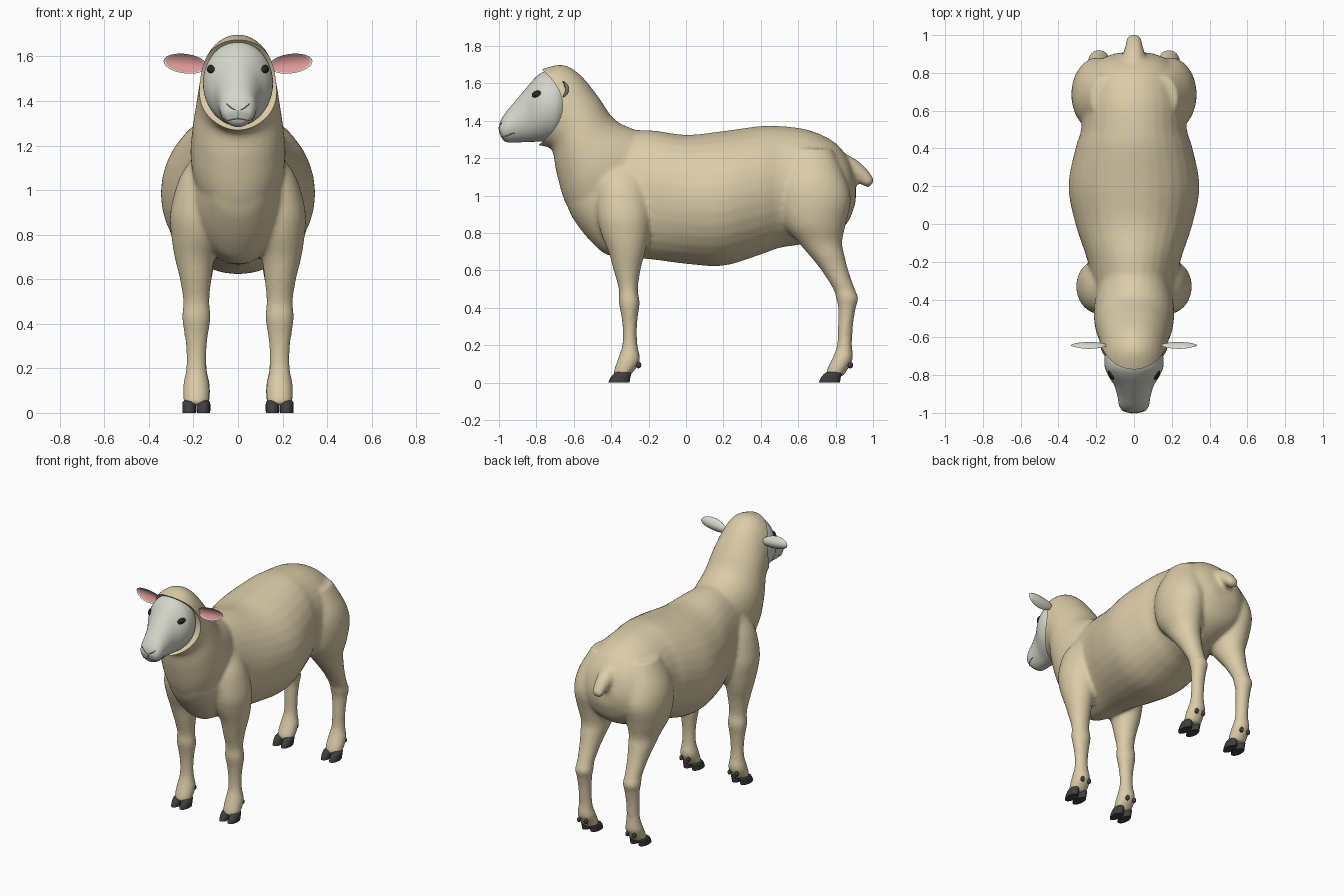
import bpy, bmesh, math
from mathutils import Vector, Matrix
from mathutils.bvhtree import BVHTree

if "Cube" in bpy.data.objects:
    bpy.data.objects.remove(bpy.data.objects["Cube"])


def material(name, rgb):
    m = bpy.data.materials.new(name)
    m.diffuse_color = (*rgb, 1)
    m.use_nodes = True
    m.node_tree.nodes["Principled BSDF"].inputs["Base Color"].default_value = m.diffuse_color
    return m


WOOL = material("wool_cream", (0.71, 0.60, 0.39))
FACE = material("face_grey", (0.66, 0.68, 0.59))
PINK = material("ear_pink", (0.72, 0.31, 0.31))
HOOF = material("hoof_dark", (0.05, 0.05, 0.052))
EYE = material("eye_black", (0.02, 0.02, 0.02))
CREASE = material("crease_grey", (0.25, 0.25, 0.22))


def link(name, mesh, *mats):
    ob = bpy.data.objects.new(name, mesh)
    bpy.context.collection.objects.link(ob)
    for m in mats:
        mesh.materials.append(m)
    return ob


def finish(name, bm, *mats):
    bmesh.ops.recalc_face_normals(bm, faces=bm.faces)
    mesh = bpy.data.meshes.new(name)
    bm.to_mesh(mesh)
    bm.free()
    return link(name, mesh, *mats)


def bake(ob):
    """Evaluated mesh of an object; removes the object."""
    dg = bpy.context.evaluated_depsgraph_get()
    mesh = bpy.data.meshes.new_from_object(ob.evaluated_get(dg))
    bpy.data.objects.remove(ob)
    return mesh


def tube(bm, secs, side=1, n=32, sub=5):
    """Loft through elliptical rings (y1, z1, y2, z2, half_width[, centre_x])."""
    secs = [Vector((tuple(s) + (0,))[:6]) for s in secs]
    ext = [secs[0]] + secs + [secs[-1]]
    rows = []
    for i in range(len(secs) - 1):
        a, b, c, d = ext[i:i + 4]
        for k in range(sub):
            t = k / sub
            rows.append(0.5 * (2 * b + (c - a) * t + (2 * a - 5 * b + 4 * c - d) * t * t
                               + (3 * b - a - 3 * c + d) * t ** 3))
    rows.append(secs[-1])
    rings = []
    for y1, z1, y2, z2, w, cx in rows:
        ring = []
        for j in range(n):
            c, s = math.cos(math.tau * j / n), math.sin(math.tau * j / n)
            ring.append(bm.verts.new((side * cx + w * c, (y1 + y2) / 2 + (y2 - y1) / 2 * s,
                                      (z1 + z2) / 2 + (z2 - z1) / 2 * s)))
        rings.append(ring)
    for r, q in zip(rings, rings[1:]):
        for j in range(n):
            bm.faces.new((r[j], r[(j + 1) % n], q[(j + 1) % n], q[j]))
    bm.faces.new(rings[0])
    bm.faces.new(rings[-1])


# Body masses: torso (y, top, bottom, half width), neck with hood, tail
torso = [(-.64, 1.12, .96, .08), (-.6, 1.2, .87, .13), (-.5, 1.28, .745, .185),
         (-.4, 1.34, .675, .205), (-.2, 1.35, .66, .245), (0, 1.325, .635, .31),
         (.2, 1.345, .625, .347), (.4, 1.372, .685, .31), (.5, 1.372, .72, .28),
         (.65, 1.352, .745, .27), (.78, 1.295, .79, .24), (.86, 1.21, .85, .19),
         (.9, 1.11, .94, .11), (.908, 1.08, .98, .05)]
neck = [(-.53, .79, -.15, 1.31, .19), (-.64, .95, -.28, 1.355, .213),
        (-.692, 1.12, -.385, 1.41, .205), (-.715, 1.24, -.47, 1.53, .187),
        (-.755, 1.262, -.57, 1.65, .174), (-.80, 1.27, -.67, 1.7, .168),
        (-.86, 1.28, -.80, 1.665, .16)]
tail = [(.80, 1.11, .82, 1.235, .062), (.88, 1.09, .89, 1.205, .058),
        (.925, 1.065, .95, 1.16, .048), (.965, 1.045, .995, 1.105, .038),
        (.985, 1.045, 1.006, 1.08, .026)]
# Legs: (height, front y, back y, half width, centre x)
front_leg = [(1.15, -.42, -.25, .05, .15), (1.05, -.47, -.21, .10, .165),
             (.9, -.475, -.19, .118, .186), (.8, -.455, -.195, .113, .187),
             (.7, -.415, -.218, .09, .195), (.6, -.387, -.243, .071, .19),
             (.5, -.36, -.257, .059, .187), (.43, -.36, -.247, .065, .187),
             (.36, -.347, -.256, .055, .187), (.28, -.338, -.263, .046, .187),
             (.2, -.341, -.259, .046, .187), (.13, -.363, -.245, .059, .187),
             (.09, -.378, -.257, .061, .187), (.05, -.388, -.288, .058, .187),
             (.035, -.382, -.298, .05, .187)]
hind_leg = [(1.25, .55, .78, .08, .15), (1.1, .5, .85, .13, .18),
            (.98, .49, .882, .142, .19), (.85, .52, .855, .127, .19),
            (.75, .60, .835, .097, .185), (.68, .66, .848, .083, .185),
            (.6, .724, .868, .067, .185), (.5, .787, .903, .055, .185),
            (.45, .802, .923, .059, .185), (.4, .814, .908, .051, .185),
            (.3, .812, .893, .044, .185), (.2, .807, .888, .045, .185),
            (.13, .782, .893, .059, .185), (.09, .762, .875, .061, .185),
            (.05, .747, .852, .058, .185), (.035, .752, .842, .05, .185)]

bm = bmesh.new()
tube(bm, [(y, b, y, t, w) for y, t, b, w in torso])
tube(bm, neck)
tube(bm, tail)
for side in (1, -1):
    for leg in (front_leg, hind_leg):
        tube(bm, [(a, z, b, z, w, x) for z, a, b, w, x in leg], side)
raw = finish("wool_body_raw", bm)
rm = raw.modifiers.new("merge", 'REMESH')
rm.mode, rm.voxel_size, rm.use_smooth_shade = 'VOXEL', 0.012, True
sm = raw.modifiers.new("blend", 'SMOOTH')
sm.factor, sm.iterations = 0.5, 9
mesh = bake(raw)


# Trim the hood to a curved edge round the face
def edge_y(z):
    return -.66 - 2.9 * (z - 1.48) ** 2


bm = bmesh.new()
bm.from_mesh(mesh)
cut = []
for e in list(bm.edges):
    a, b = e.verts
    if min(a.co.z, b.co.z) > 1.18:
        fa, fb = (v.co.y - edge_y(v.co.z) for v in (a, b))
        if fa * fb < 0:
            cut.append(bmesh.utils.edge_split(e, a, fa / (fa - fb))[1])
bmesh.ops.connect_verts(bm, verts=cut)
for v in bm.verts:
    if v.co.z > 1.18 and v.co.y < edge_y(v.co.z):
        v.co.y = edge_y(v.co.z)
bm.to_mesh(mesh)
bm.free()
mesh.materials.clear()
link("wool_body", mesh, WOOL)

# Head
bm = bmesh.new()
tube(bm, [(-.995, 1.335, -1.0, 1.36, .035), (-.982, 1.302, -.992, 1.397, .062),
          (-.955, 1.285, -.965, 1.443, .079), (-.90, 1.284, -.92, 1.497, .088),
          (-.85, 1.287, -.86, 1.568, .105), (-.80, 1.288, -.80, 1.636, .138),
          (-.75, 1.29, -.75, 1.665, .156), (-.69, 1.31, -.68, 1.655, .15),
          (-.63, 1.38, -.62, 1.6, .10)], n=48, sub=6)
bmesh.ops.recalc_face_normals(bm, faces=bm.faces)
skin = BVHTree.FromBMesh(bm)
finish("head", bm, FACE)


# Thin creases laid on the muzzle
def crease(name, pts):
    cu = bpy.data.curves.new(name, 'CURVE')
    cu.dimensions, cu.bevel_depth, cu.bevel_resolution = '3D', 0.003, 1
    sp = cu.splines.new('POLY')
    sp.points.add(len(pts) - 1)
    for p, co in zip(sp.points, pts):
        p.co = (*skin.find_nearest(Vector(co))[0], 1)
    ob = bpy.data.objects.new(name, cu)
    bpy.context.collection.objects.link(ob)
    link(name, bake(ob), CREASE)


crease("nose_line", [(0, -1.02, z) for z in (1.36, 1.345, 1.33, 1.318)])
for side, tag in ((1, "left"), (-1, "right")):
    crease("mouth_" + tag, [(side * x, y, z) for x, y, z in (
        (0, -1.0, 1.318), (.025, -1.0, 1.312), (.05, -.985, 1.308),
        (.075, -.965, 1.31), (.09, -.94, 1.315), (.095, -.915, 1.322))])
    crease("nostril_" + tag, [(side * x, y, z) for x, y, z in (
        (.01, -1.01, 1.36), (.025, -1.01, 1.368), (.042, -1.0, 1.38), (.052, -.99, 1.39))])

    # Eye, flattened against the cheek
    loc, nor, _, _ = skin.ray_cast(Vector((side * .5, -.80, 1.543)), Vector((-side, 0, 0)))
    rot = nor.to_track_quat('Z', 'Y').to_matrix().to_4x4()
    tangent = Vector((0, -1, -.1)).normalized()
    tangent = (tangent - nor * tangent.dot(nor)).normalized()
    rot = Matrix((tangent, nor.cross(tangent), nor)).transposed().to_4x4()
    bm = bmesh.new()
    bmesh.ops.create_uvsphere(bm, u_segments=24, v_segments=14, radius=1, matrix=(
        Matrix.Translation(loc) @ rot @ Matrix.Diagonal((.028, .018, .011, 1))))
    finish("eye_" + tag, bm, EYE)

    # Ear: dished leaf with a pink front
    bm = bmesh.new()
    bmesh.ops.create_uvsphere(bm, u_segments=36, v_segments=20, radius=1)
    for f in bm.faces:
        c = f.calc_center_median()
        f.material_index = int(c.z > 0 and math.hypot(c.x, c.y) < .9)
    for v in bm.verts:
        u, w, c = v.co
        depth = .006 * c if c > 0 else -.02 * c
        v.co = (side * (.237 + .097 * u), -.645 + depth - .016 * w * w,
                1.568 + .01 * u + .044 * w)
    finish("ear_" + tag, bm, FACE, PINK)

    # Cloven hooves and dewclaws
    for dy, part in ((0, "front"), (1.125, "hind")):
        bm = bmesh.new()
        for toe in (-1, 1):
            x = .187 + toe * .032
            tube(bm, [(-.415 + dy, 0, -.302 + dy, 0, .030, x),
                      (-.405 + dy, .025, -.298 + dy, .025, .031, x),
                      (-.385 + dy, .048, -.293 + dy, .048, .029, x),
                      (-.365 + dy, .058, -.305 + dy, .058, .02, x)], side, n=20, sub=3)
            back = -.254 if dy == 0 else .878
            bmesh.ops.create_uvsphere(bm, u_segments=12, v_segments=8, radius=1, matrix=(
                Matrix.Translation((side * .187 + toe * .027, back, .094))
                @ Matrix.Diagonal((.012, .015, .018, 1))))
        finish(part + "_hoof_" + tag, bm, HOOF)

# Smooth shading with sharp creases kept
for ob in bpy.context.collection.objects:
    ob.select_set(True)
    bpy.context.view_layer.objects.active = ob
bpy.ops.object.shade_smooth_by_angle(angle=math.radians(48))
